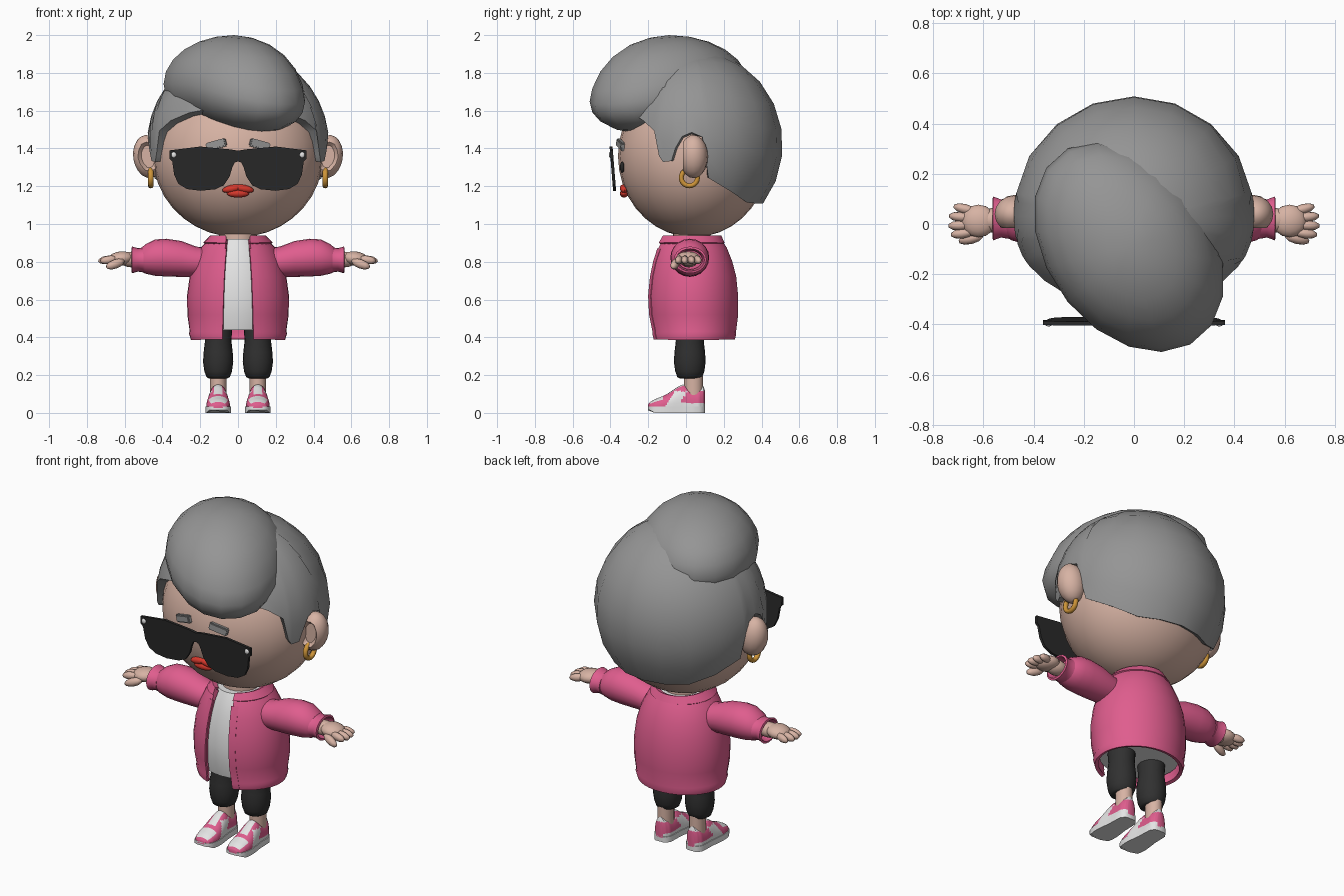
import bpy, bmesh, math
from math import sin, cos, pi, asin, acos, radians
from mathutils import Vector, Matrix, Euler

if "Cube" in bpy.data.objects:
    bpy.data.objects.remove(bpy.data.objects["Cube"], do_unlink=True)


def material(name, r, g, b):
    m = bpy.data.materials.new(name)
    m.use_nodes = True
    m.diffuse_color = (r, g, b, 1)
    for node in m.node_tree.nodes:
        if node.type == 'BSDF_PRINCIPLED':
            node.inputs["Base Color"].default_value = (r, g, b, 1)
            node.inputs["Roughness"].default_value = 0.8
    return m


SKIN = material("skin", .68, .45, .37)
HAIR = material("grey hair", .30, .30, .30)
PINK = material("pink cloth", .74, .11, .27)
WHITE = material("white cloth", .78, .78, .78)
BLACK = material("black plastic", .022, .022, .022)
DARK = material("dark trousers", .03, .03, .03)
RED = material("red lips", .68, .04, .025)
GOLD = material("gold", .62, .30, .04)


def make(name, bm, *mats, angle=45, solid=0, rule=None):
    """Turn a bmesh into a shaded object, optionally thickened and coloured by rule."""
    bmesh.ops.remove_doubles(bm, verts=bm.verts, dist=1e-4)
    bmesh.ops.recalc_face_normals(bm, faces=bm.faces)
    bm.normal_update()
    if rule:
        for f in bm.faces:
            f.material_index = rule(f.calc_center_median(), f.normal)
    mesh = bpy.data.meshes.new(name)
    bm.to_mesh(mesh)
    bm.free()
    ob = bpy.data.objects.new(name, mesh)
    bpy.context.collection.objects.link(ob)
    for m in mats:
        mesh.materials.append(m)
    bpy.ops.object.select_all(action='DESELECT')
    ob.select_set(True)
    bpy.context.view_layer.objects.active = ob
    if solid:
        mod = ob.modifiers.new("thickness", 'SOLIDIFY')
        mod.thickness = solid
        mod.offset = 0
        bpy.ops.object.modifier_apply(modifier=mod.name)
    bpy.ops.object.shade_smooth_by_angle(angle=radians(angle))


def loft(rings, wrap=True, caps=True, loop=False):
    """Skin a list of point rings; wrap closes each ring, loop joins last to first."""
    bm = bmesh.new()
    vs = [[bm.verts.new(p) for p in r] for r in rings]
    n = len(rings[0])
    for i in range(len(vs) if loop else len(vs) - 1):
        a, b = vs[i], vs[(i + 1) % len(vs)]
        for j in range(n if wrap else n - 1):
            k = (j + 1) % n
            bm.faces.new((a[j], a[k], b[k], b[j]))
    if caps:
        bm.faces.new(vs[0])
        bm.faces.new(vs[-1])
    return bm


def oval(c, u, v, n=20, gap=0):
    """Points around an ellipse; a gap angle leaves it open at the start."""
    c, u, v = Vector(c), Vector(u), Vector(v)
    step = (2 * pi - 2 * gap) / (n - 1 if gap else n)
    return [c + u * cos(gap + i * step) + v * sin(gap + i * step) for i in range(n)]


def ball(name, c, r, mat, seg=16, rot=(0, 0, 0)):
    bm = bmesh.new()
    bmesh.ops.create_uvsphere(bm, u_segments=seg, v_segments=seg * 2 // 3, radius=1,
                              matrix=Matrix.LocRotScale(Vector(c), Euler(rot), Vector(r)))
    make(name, bm, mat, angle=60)


# Head and neck
ball("head", (0, .04, 1.36), (.45, .40, .43), SKIN, 28)
make("neck", loft([oval((0, .03, z), (.1, 0, 0), (0, .1, 0)) for z in (.86, 1)]), SKIN)

# Hair cap: columns run from the crown to a hairline given as (angle from front, height)
hairline = [(0, 1.62), (20, 1.6), (35, 1.58), (50, 1.54), (61, 1.49), (65, 1.36), (68, 1.33), (75, 1.335),
            (78, 1.4), (83, 1.46), (90, 1.48), (97, 1.46), (101, 1.25), (120, 1.18), (140, 1.125),
            (160, 1.12), (180, 1.12)]
hairline += [(360 - a, z) for a, z in hairline[-2:0:-1]]
columns = []
for a, z in hairline:
    end, a = acos((z - 1.42) / .478), radians(a)
    depth = .457 if cos(a) < 0 else .385
    columns.append([(.457 * sin(a) * sin(end * t / 8), .03 - depth * cos(a) * sin(end * t / 8),
                     1.42 + .478 * cos(end * t / 8)) for t in range(9)])
make("hair_cap", loft(columns, wrap=False, caps=False, loop=True), HAIR, solid=.05, angle=50)

# Swept quiff: a ball sheared diagonally, its front drooping over the forehead
bm = bmesh.new()
bmesh.ops.create_uvsphere(bm, u_segments=18, v_segments=12, radius=1)
for v in bm.verts:
    x, y, z = v.co
    droop = min(0, -.084 * x + .067 * y)
    v.co = (-.02 + .38 * x, -.09 - .132 * x + .399 * y,
            1.74 + (.26 if z > 0 else .235) * z + droop * min(1, 1.3 - z))
make("hair_quiff", bm, HAIR, angle=60)

# Lips
for s in (-1, 1):
    ball("upper_lip", (s * .032, -.33, 1.187), (.053, .02, .02), RED, 12, (0, s * .2, s * .1))
ball("lower_lip", (0, -.328, 1.162), (.06, .022, .022), RED, 14)

# Sunglasses: half outline mirrored, tilted and extruded
half = [(0, 1.388), (.04, 1.395), (.2, 1.41), (.362, 1.39), (.362, 1.345), (.348, 1.33), (.338, 1.26),
        (.315, 1.212), (.27, 1.185), (.2, 1.176), (.12, 1.184), (.075, 1.205), (.045, 1.25), (.03, 1.3),
        (.018, 1.325), (0, 1.332)]
outline = half + [(-x, z) for x, z in half[-2:0:-1]]
make("sunglasses", loft([[(x, y - (z - 1.3) * .08, z) for x, z in outline]
                         for y in (-.396, -.38)]), BLACK, angle=30)

for s in (-1, 1):
    side = "left" if s > 0 else "right"

    # Small face parts
    ball(side + "_eye", (s * .15, -.338, 1.3), (.024, .012, .03), BLACK, 12)
    ball(side + "_glasses_stud", (s * .34, -.402, 1.366), (.014, .007, .016), WHITE, 8)
    bm = bmesh.new()
    bmesh.ops.create_cube(bm, size=2, matrix=Matrix.LocRotScale(
        Vector((s * .115, -.345, 1.42)), Euler((0, s * .26, s * .25)), Vector((.055, .013, .022))))
    bmesh.ops.bevel(bm, geom=bm.edges[:], offset=.006, segments=2, affect='EDGES')
    make(side + "_eyebrow", bm, HAIR)

    # Ear: ball sliced flat at the front with a hollow
    bm = bmesh.new()
    bmesh.ops.create_uvsphere(bm, u_segments=16, v_segments=10, radius=1, matrix=Matrix.LocRotScale(
        Vector((s * .475, .04, 1.357)), Euler((0, s * .15, 0)), Vector((.08, .076, .115))))
    bmesh.ops.bisect_plane(bm, geom=bm.verts[:] + bm.edges[:] + bm.faces[:], dist=1e-5,
                           plane_co=(0, -.015, 0), plane_no=(0, -1, 0), clear_outer=True)
    rim = [e for e in bm.edges if e.is_boundary]
    front = bmesh.ops.edgeloop_fill(bm, edges=rim)["faces"]
    bmesh.ops.recalc_face_normals(bm, faces=bm.faces)
    bmesh.ops.inset_individual(bm, faces=front, thickness=.018, depth=-.02)
    make(side + "_ear", bm, SKIN)

    # Hoop earring
    hoop = []
    for i in range(20):
        d = Vector((0, cos(i * pi / 10), sin(i * pi / 10)))
        hoop.append(oval(Vector((s * .462, .018, 1.245)) + d * .043, d * .013, (.015, 0, 0), 8))
    make(side + "_earring", loft(hoop, caps=False, loop=True), GOLD, angle=60)

    # Sleeve and cuff, as (x, centre height, depth radius, height radius)
    sleeve = [(.15, .8, .08, .075), (.22, .8, .09, .08), (.3, .815, .1, .095), (.38, .822, .103, .1),
              (.44, .822, .1, .096), (.49, .815, .084, .078), (.515, .81, .066, .06)]
    make(side + "_sleeve", loft([oval((s * x, .02, z), (0, ry, 0), (0, 0, rz))
                                 for x, z, ry, rz in sleeve]), PINK)
    make(side + "_cuff", loft([oval((s * x, .022, .81), (0, r * 1.25, 0), (0, 0, r))
                               for x, r in ((.5, .06), (.53, .056), (.563, .065))], caps=False),
         PINK, solid=.012)

    # Hand
    ball(side + "_wrist", (s * .56, .015, .812), (.07, .05, .042), SKIN, 12)
    ball(side + "_palm", (s * .62, .012, .817), (.07, .066, .038), SKIN, 14, (0, s * .1, 0))
    for y, x, fan in ((.06, .675, .25), (.028, .692, .1), (-.006, .695, -.03), (-.038, .685, -.12)):
        ball(side + "_finger", (s * x, y, .81), (.048, .02, .022), SKIN, 10, (0, s * .15, s * fan))
    ball(side + "_thumb", (s * .65, -.058, .788), (.055, .022, .024), SKIN, 10, (0, s * .35, -s * .25))

    # Trouser leg and ankle
    leg = [(.183, .05), (.19, .062), (.22, .073), (.27, .08), (.32, .077), (.38, .07), (.5, .078)]
    make(side + "_trouser_leg", loft([oval((s * .105, .02, z), (r, 0, 0), (0, r + .004, 0))
                                      for z, r in leg]), DARK)
    make(side + "_ankle", loft([oval((s * .105, .04, z), (.044, 0, 0), (0, .05, 0))
                                for z in (.09, .2)]), SKIN)

    # Shoe: arched sections along the foot, as (y, height, half width), with in-between sections
    cx = s * .105
    key = [(-.2, .045, .025), (-.19, .058, .045), (-.165, .072, .057), (-.13, .086, .063),
           (-.1, .1, .063), (-.07, .12, .06), (-.04, .14, .056), (-.015, .15, .053),
           (.03, .132, .052), (.07, .138, .05), (.092, .142, .036), (.1, .12, .022)]
    shoe = [Vector(a).lerp(Vector(b), t / 4) for a, b in zip(key, key[1:]) for t in range(4)] + [key[-1]]

    def shoe_colour(c, n, cx=cx):
        toe_box = c.y < -.12 and n.z > .7
        laces = -.1 < c.y < 0 and abs(c.x - cx) < .022
        flash = abs(c.y + .06 - (c.z - .06) * .6) < .032 and c.z < .115
        heel = c.y > .055 and c.z > .118 or c.y > -.06 and c.z < .048
        return 1 if toe_box or laces or flash or heel else 0

    arch = [pi * k / 24 for k in range(25)]
    make(side + "_shoe", loft([[(cx + w * cos(a), y, .025 + (h - .025) * max(sin(a), 0) ** .7)
                                for a in arch] for y, h, w in shoe]),
         PINK, WHITE, rule=shoe_colour)
    edge = [(cx + w + .004, y) for y, h, w in key] + [(cx - w - .004, y) for y, h, w in key[::-1]]
    make(side + "_shoe_sole", loft([[(x, y, z + .014 * (y < -.18) * (z == 0)) for x, y in edge]
                                    for z in (0, .034)]), WHITE)

# Jacket and shirt share one torso profile: (height, half width, centre y, half depth, half opening)
torso = [(.39, .24, .04, .21, .085), (.42, .25, .04, .217, .085), (.43, .246, .04, .216, .084),
         (.52, .258, .037, .23, .082), (.62, .26, .035, .232, .079), (.72, .246, .035, .222, .075),
         (.8, .222, .033, .203, .07), (.87, .188, .03, .178, .064), (.92, .14, .025, .15, .058)]
make("jacket", loft([oval((0, cy, z), (0, -ry, 0), (rx, 0, 0), 32, asin(g / rx))
                     for z, rx, cy, ry, g in torso], wrap=False, caps=False), PINK, solid=.02)
make("shirt", loft([oval((0, cy, max(z, .44)), (0, -ry + .018, 0), (rx - .022, 0, 0), 28)
                    for z, rx, cy, ry, g in torso[2:]]), WHITE)
collar = [(.922, .125, .14), (.932, .145, .16), (.897, .178, .175)]
make("collar", loft([oval((0, .025, z), (0, -ry, 0), (rx, 0, 0), 24, asin(.062 / rx))
                     for z, rx, ry in collar], wrap=False, caps=False), PINK, solid=.014)

# Front plackets edging the jacket opening
for s in (-1, 1):
    strip = [[(s * (g + dx), cy - (ry + .009) * cos(asin((g + dx) / rx)), z) for dx in (-.004, .014, .032)]
             for z, rx, cy, ry, g in torso[:-1]]
    make(("left" if s > 0 else "right") + "_placket", loft(strip, wrap=False, caps=False), PINK, solid=.01)
